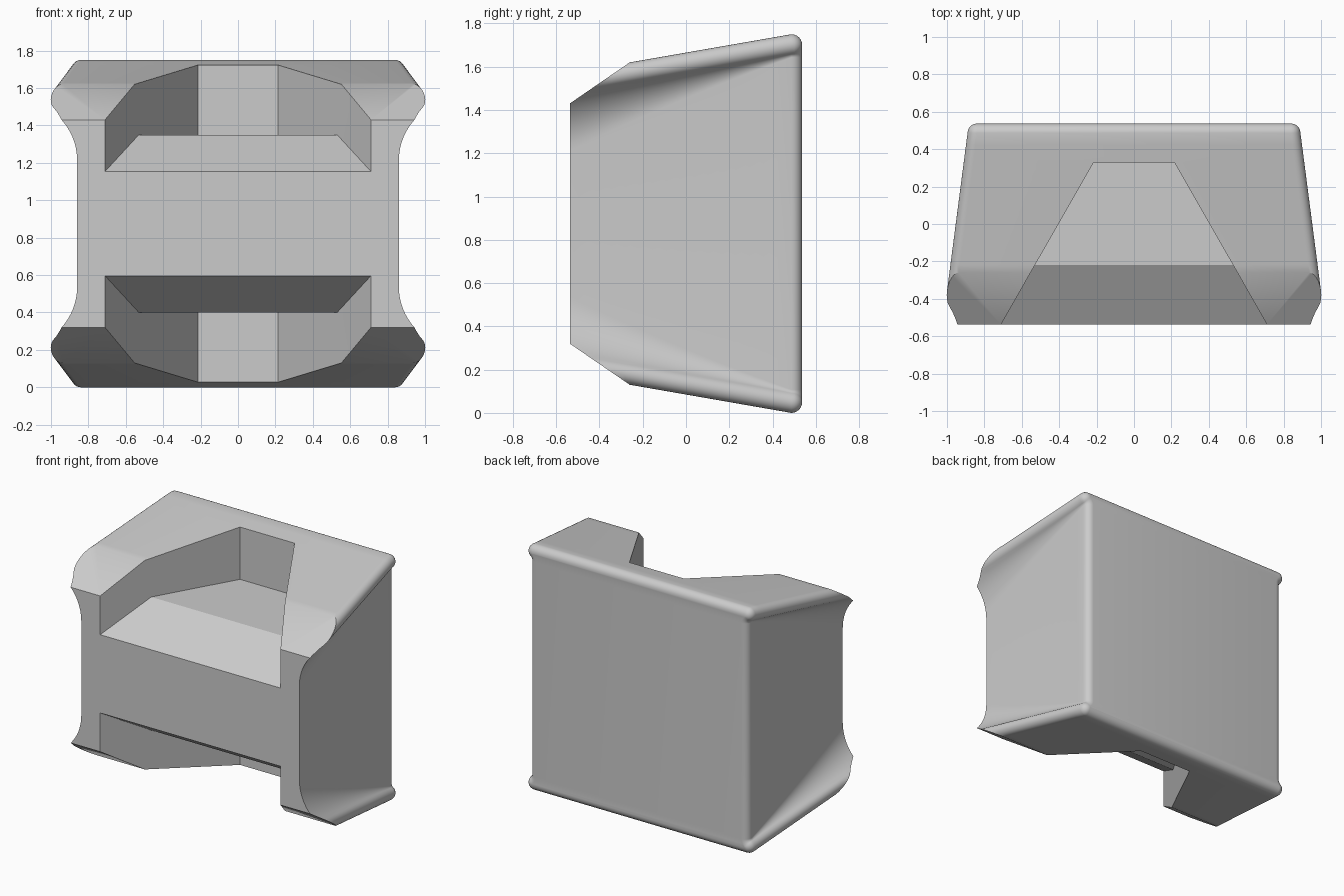
import bpy, bmesh
from math import sin, cos, acos, pi
from mathutils import Vector

if "Cube" in bpy.data.objects:
    bpy.data.objects.remove(bpy.data.objects["Cube"])

H = 1.75            # total height
MID = H / 2
FRONT, BACK = -0.537, 0.537
ROUND = 0.05        # radius of the rounded rear edges
WALL = 0.86         # half width of the flat side walls


def section(y, inset):
    """Closed cross-section (x, z): flat wall, concave flare, rounded lip, flat top."""
    t = (y - FRONT) / (BACK - ROUND - FRONT)
    top = 1.62 + 0.174 * (y + 0.26) - inset
    lip = 1.0 - 0.13 * (y + 0.36) - inset
    wall = WALL - inset
    flare = 0.325 * (1 - t) + 0.02 * t - 0.11 * t * (1 - t) + inset
    r = max(ROUND - inset, 0.003)
    a = acos(1 - (lip - wall) / (flare + r))
    start = top - r - (flare + r) * sin(a)
    n = 10
    q = [(wall + flare * (1 - cos(a * i / n)), start + flare * sin(a * i / n))
         for i in range(n + 1)]
    for i in range(1, n + 1):
        b = -a + (pi / 2 + a) * i / n
        q.append((lip - r + r * cos(b), top - r + r * sin(b)))
    return (q + [(-x, z) for x, z in reversed(q)]
            + [(-x, H - z) for x, z in q] + [(x, H - z) for x, z in reversed(q)])


def to_object(bm, name):
    bmesh.ops.recalc_face_normals(bm, faces=bm.faces)
    me = bpy.data.meshes.new(name)
    bm.to_mesh(me)
    bm.free()
    ob = bpy.data.objects.new(name, me)
    bpy.context.collection.objects.link(ob)
    return ob


# Body: sections lofted front to back, ending in a rounded rear rim
y_end = BACK - ROUND
stations = []
for i in range(17):
    y = FRONT + (y_end - FRONT) * i / 16
    stations.append((y, section(y, 0)))
for i in range(1, 7):
    b = pi / 2 * i / 6
    stations.append((y_end + ROUND * sin(b), section(y_end, ROUND * (1 - cos(b)))))

bm = bmesh.new()
rings = [[bm.verts.new((x, y, z)) for x, z in pts] for y, pts in stations]
for r0, r1 in zip(rings, rings[1:]):
    for i in range(len(r0)):
        j = (i + 1) % len(r0)
        bm.faces.new((r0[i], r0[j], r1[j], r1[i]))
bm.faces.new(rings[0])
bm.faces.new(rings[-1])

# Sloped front chamfers, top and bottom
for s in (1, -1):
    res = bmesh.ops.bisect_plane(
        bm, geom=bm.verts[:] + bm.edges[:] + bm.faces[:],
        plane_co=(0, -0.26, MID + s * (1.62 - MID)),
        plane_no=Vector((0, -0.19, s * 0.277)).normalized(), clear_outer=True)
    cut = [e for e in res["geom_cut"] if isinstance(e, bmesh.types.BMEdge)]
    bmesh.ops.contextual_create(bm, geom=cut)
body = to_object(bm, "body")

# Tapered pockets with a sloped then flat floor, cut from top and bottom
plan = [(0.804, -0.70, 1.053), (0.53, -0.22, 1.35), (0.215, 0.33, 1.35)]
for s, name in ((1, "top_pocket_cutter"), (-1, "bottom_pocket_cutter")):
    bm = bmesh.new()
    rows = [[bm.verts.new((x * k, y, MID + s * (h - MID)))
             for k, h in ((-1, z), (1, z), (1, 2), (-1, 2))] for x, y, z in plan]
    for r0, r1 in zip(rows, rows[1:]):
        for i in range(4):
            j = (i + 1) % 4
            bm.faces.new((r0[i], r0[j], r1[j], r1[i]))
    bm.faces.new(rows[0])
    bm.faces.new(rows[-1])
    cutter = to_object(bm, name)
    cutter.hide_render = True
    mod = body.modifiers.new(name, 'BOOLEAN')
    mod.operation = 'DIFFERENCE'
    mod.solver = 'EXACT'
    mod.object = cutter
    bpy.context.view_layer.objects.active = body
    bpy.ops.object.modifier_apply(modifier=name)
    bpy.data.objects.remove(cutter)

# Smooth the flares and rims, keep the cut edges sharp
bpy.ops.object.select_all(action='DESELECT')
body.select_set(True)
bpy.context.view_layer.objects.active = body
bpy.ops.object.shade_smooth_by_angle(angle=0.45)
